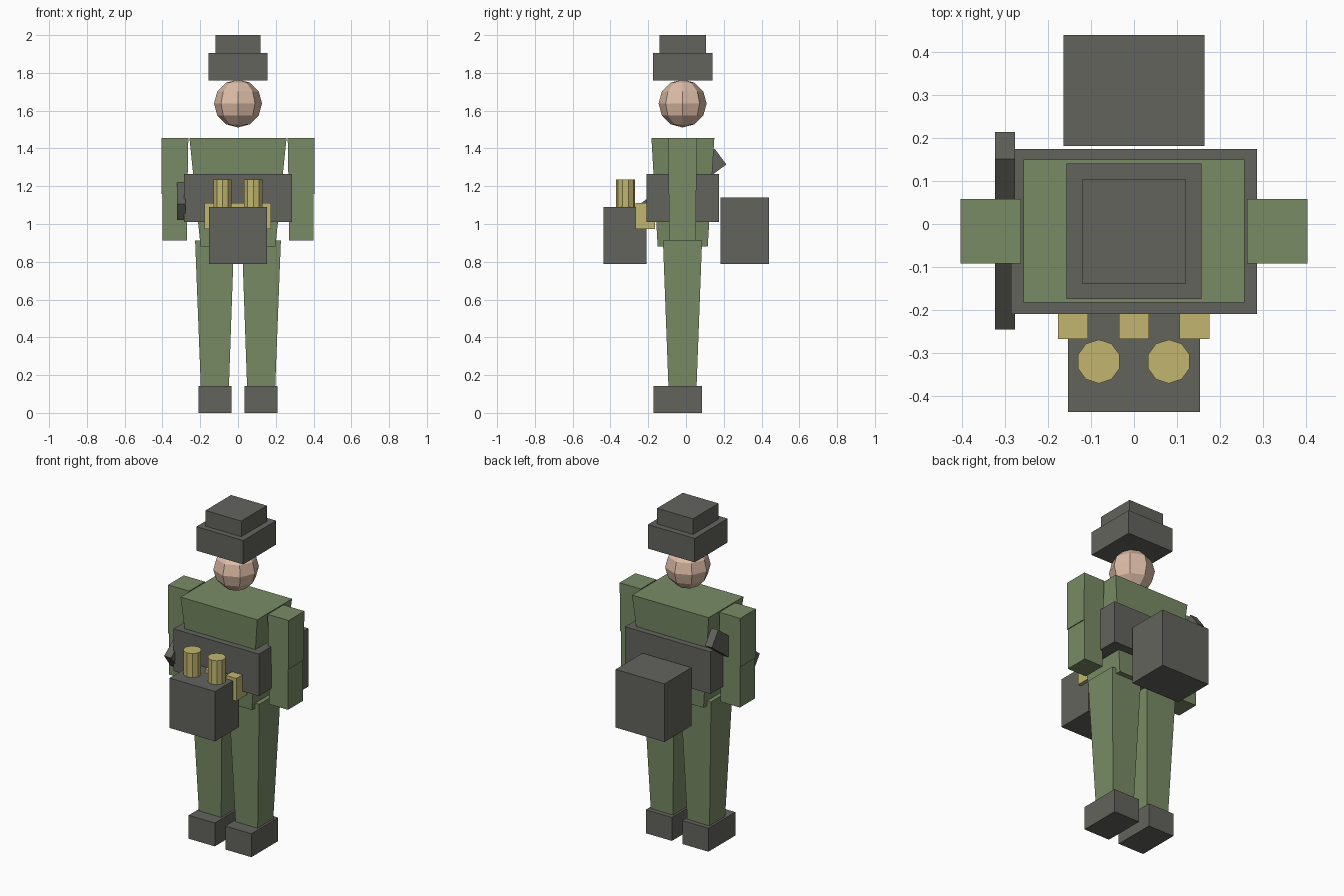
import bpy, bmesh, math
from mathutils import Matrix, Vector

if "Cube" in bpy.data.objects:
    bpy.data.objects.remove(bpy.data.objects["Cube"], do_unlink=True)


def material(name, r, g, b):
    m = bpy.data.materials.new(name)
    m.use_nodes = True
    m.diffuse_color = (r, g, b, 1)
    m.node_tree.nodes["Principled BSDF"].inputs["Base Color"].default_value = (r, g, b, 1)
    return m


GREEN = material("uniform green", 0.19, 0.26, 0.13)
GREY = material("gear grey", 0.125, 0.125, 0.11)
TAN = material("pouch tan", 0.54, 0.47, 0.16)
SKIN = material("skin", 0.72, 0.50, 0.38)


def finish(name, bm, mat):
    bmesh.ops.recalc_face_normals(bm, faces=bm.faces)
    me = bpy.data.meshes.new(name)
    bm.to_mesh(me)
    bm.free()
    me.materials.append(mat)
    ob = bpy.data.objects.new(name, me)
    bpy.context.collection.objects.link(ob)
    return ob


def box(name, x, y, z, mat, bottom=None, mirror=False):
    """Block from (min, max) ranges; bottom gives other x and y ranges for the lower end."""
    bx, by = bottom or (x, y)
    bm = bmesh.new()
    bmesh.ops.create_cube(bm, size=2)
    for v in bm.verts:
        i, j, k = (int(c > 0) for c in v.co)
        v.co = (x[i] if k else bx[i], y[j] if k else by[j], z[k])
    ob = finish(name, bm, mat)
    if mirror:
        ob.modifiers.new("other side", "MIRROR")
    return ob


# Hat and head
box("hat_crown", (-0.12, 0.12), (-0.14, 0.105), (1.905, 2), GREY)
box("hat_band", (-0.157, 0.157), (-0.174, 0.141), (1.76, 1.905), GREY)
bm = bmesh.new()
bmesh.ops.create_uvsphere(bm, u_segments=8, v_segments=6, radius=0.127,
                          matrix=Matrix.Translation((0, -0.018, 1.638)))
finish("head", bm, SKIN)

# Body and vest
box("torso", (-0.257, 0.257), (-0.183, 0.15), (0.88, 1.455), GREEN,
    bottom=((-0.198, 0.198), (-0.15, 0.115)))
box("vest", (-0.286, 0.286), (-0.209, 0.175), (1.01, 1.265), GREY)

# Limbs, mirrored to both sides
box("upper_arm", (0.263, 0.404), (-0.092, 0.058), (1.16, 1.455), GREEN, mirror=True,
    bottom=((0.268, 0.404), (-0.092, 0.054)))
box("forearm", (0.27, 0.399), (-0.09, 0.054), (0.912, 1.16), GREEN, mirror=True)
box("leg", (0.021, 0.227), (-0.122, 0.085), (0.14, 0.912), GREEN, mirror=True,
    bottom=((0.048, 0.197), (-0.093, 0.056)))
box("boot", (0.035, 0.21), (-0.172, 0.085), (0, 0.142), GREY, mirror=True)

# Packs
box("backpack", (-0.164, 0.164), (0.182, 0.44), (0.788, 1.14), GREY)
box("front_pack", (-0.153, 0.153), (-0.438, -0.208), (0.788, 1.09), GREY)

# Pouches along the vest
for i, x in enumerate((-0.142, 0, 0.141)):
    box(f"pouch_{i + 1}", (x - 0.035, x + 0.035), (-0.268, -0.165), (0.973, 1.11), TAN)

# Canisters standing in the front pack
for side, x in (("right", -0.082), ("left", 0.081)):
    bm = bmesh.new()
    bmesh.ops.create_cone(bm, cap_ends=True, segments=10, radius1=0.051, radius2=0.051,
                          depth=0.2, matrix=Matrix.Translation((x, -0.32, 1.135)))
    finish(f"canister_{side}", bm, TAN)

# Slanted bar through the right arm
bar = box("slanted_bar", (-0.023, 0.023), (-0.247, 0.247), (-0.052, 0.052), GREY)
bar.matrix_world = Matrix.Translation((-0.3, -0.016, 1.21)) @ Matrix.Rotation(math.radians(36.5), 4, "X")
